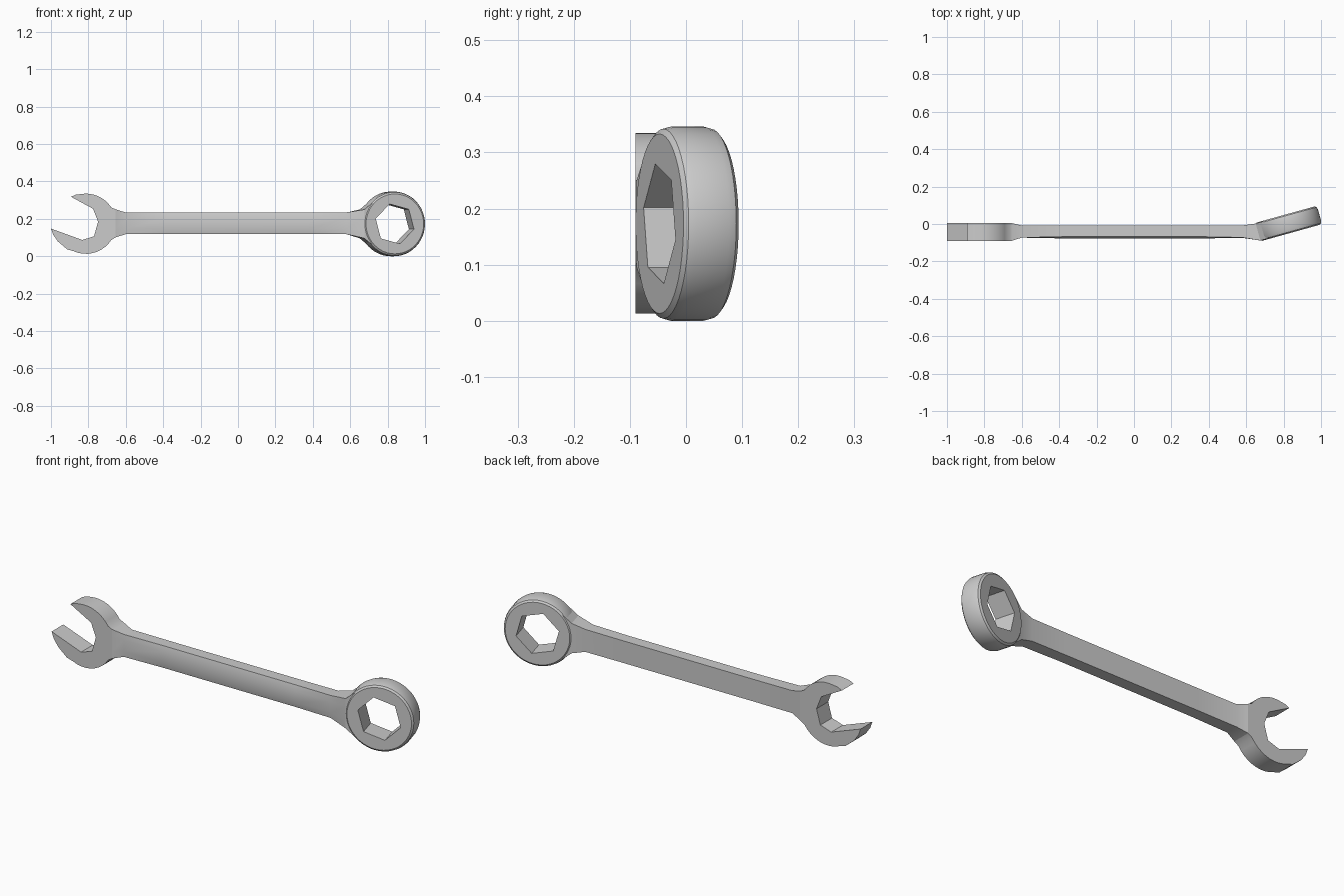
import bpy, bmesh
from math import sin, cos, pi, radians, sqrt

if "Cube" in bpy.data.objects:
    bpy.data.objects.remove(bpy.data.objects["Cube"])

TILT = radians(15.5)
RING = (0.825, 0.002, 0.173)      # ring centre
HANDLE_Z = 0.176


def finish(name, bm, angle=30):
    bmesh.ops.recalc_face_normals(bm, faces=bm.faces)
    mesh = bpy.data.meshes.new(name)
    bm.to_mesh(mesh)
    bm.free()
    ob = bpy.data.objects.new(name, mesh)
    bpy.context.collection.objects.link(ob)
    bpy.ops.object.select_all(action='DESELECT')
    ob.select_set(True)
    bpy.context.view_layer.objects.active = ob
    bpy.ops.object.shade_smooth_by_angle(angle=radians(angle))
    return ob


def ring_space(u, v, w):
    """Ring-plane coordinates (u along, v through, w up) to world."""
    return (RING[0] + u * cos(TILT) - v * sin(TILT),
            RING[1] + u * sin(TILT) + v * cos(TILT), RING[2] + w)


def loft(bm, loops, closed=False):
    rows = [[bm.verts.new(p) for p in loop] for loop in loops]
    n = len(rows[0])
    pairs = list(zip(rows, rows[1:])) + ([(rows[-1], rows[0])] if closed else [])
    for a, b in pairs:
        for i in range(n):
            j = (i + 1) % n
            bm.faces.new((a[i], a[j], b[j], b[i]))
    if not closed:
        bm.faces.new(rows[0])
        bm.faces.new(rows[-1])


# Open jaw: outer arcs, prong tips and angled mouth, extruded through y
def arc(a0, a1, n, r=0.161, cx=-0.813, cz=0.174):
    return [(cx + r * cos(radians(a0 + (a1 - a0) * i / n)),
             cz + r * sin(radians(a0 + (a1 - a0) * i / n))) for i in range(n + 1)]


outline = [(-0.655, 0.101), (-0.655, 0.251)] + arc(33, 100, 8)
outline += [(-0.868, 0.329), (-0.893, 0.318)]
outline += [(-0.775, 0.254), (-0.748, 0.185), (-0.770, 0.107), (-0.832, 0.087)]
outline += [(-1.0, 0.148), (-0.988, 0.115), (-0.963, 0.079), (-0.913, 0.037)]
outline += arc(-114, -33, 9)
bm = bmesh.new()
loft(bm, [[(x, y, z) for x, z in outline] for y in (-0.09, 0.005)])
finish("open_jaw", bm)


# Handle: flat back, crowned front, flaring at both ends
def section(x, hz, back, side, crown):
    prof = [(-hz, back), (-hz, side), (-hz * 0.5, crown),
            (hz * 0.5, crown), (hz, side), (hz, back)]
    return [(x, y, HANDLE_Z + z) for z, y in prof]


def ring_section(u, hw, hv):
    prof = [(-hw, hv), (-hw, -hv), (-hw * 0.5, -hv),
            (hw * 0.5, -hv), (hw, -hv), (hw, hv)]
    return [ring_space(u, v, w) for w, v in prof]


bm = bmesh.new()
loft(bm, [section(-0.655, 0.075, 0.005, -0.09, -0.09),
          section(-0.60, 0.058, -0.008, -0.073, -0.073),
          section(-0.38, 0.057, -0.008, -0.068, -0.077),
          section(0.38, 0.057, -0.008, -0.068, -0.077),
          section(0.58, 0.058, -0.008, -0.072, -0.074),
          ring_section(-0.168, 0.077, 0.047),
          ring_section(-0.125, 0.112, 0.047)])
finish("handle", bm, 20)

# Box-end ring: bevelled round outside, hexagonal hole, tilted back
N = 48
HEX_R = 0.110


def hex_radius(deg):
    return HEX_R * cos(pi / 6) / cos(radians((deg - 45) % 60 - 30))


profile = [(0, -0.051), (0.160, -0.051), (0.169, -0.044), (0.173, -0.030),
           (0.173, 0.030), (0.169, 0.044), (0.160, 0.051), (0, 0.051)]
loops = []
for r, v in profile:
    loop = []
    for i in range(N):
        deg = 360 * i / N
        rad = r or hex_radius(deg)     # zero radius marks the hex hole edge
        loop.append(ring_space(rad * cos(radians(deg)), v, rad * sin(radians(deg))))
    loops.append(loop)
bm = bmesh.new()
loft(bm, loops, closed=True)
finish("box_end_ring", bm)
